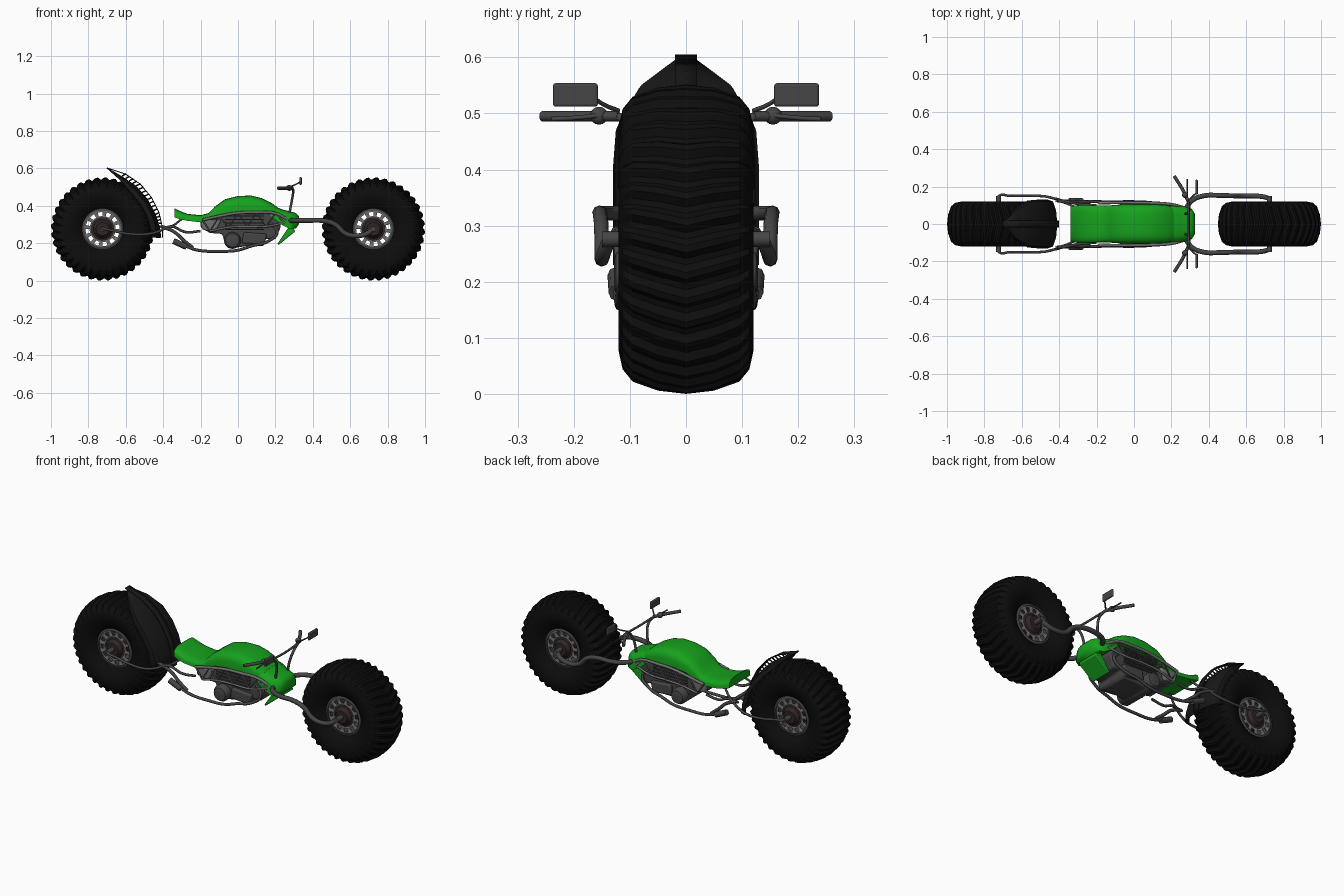
import bpy, bmesh, math
from mathutils import Vector

if "Cube" in bpy.data.objects:
    bpy.data.objects.remove(bpy.data.objects["Cube"])
pi = math.pi

def mat(name, c):
    m = bpy.data.materials.new(name)
    m.diffuse_color = (*c, 1)
    m.use_nodes = True
    m.node_tree.nodes["Principled BSDF"].inputs["Base Color"].default_value = m.diffuse_color
    return m

GREEN = mat("green_paint", (0.008, 0.36, 0.012))
RUBBER = mat("black_rubber", (0.004, 0.004, 0.004))
BLACK = mat("black_plastic", (0.009, 0.009, 0.009))
DARK = mat("dark_metal", (0.06, 0.06, 0.06))
GREY = mat("grey_metal", (0.16, 0.16, 0.16))
HUB = mat("brown_hub", (0.03, 0.018, 0.018))

def mesh(name, verts, faces, m, angle=40):
    me = bpy.data.meshes.new(name)
    me.from_pydata([tuple(v) for v in verts], [], faces)
    bm = bmesh.new()
    bm.from_mesh(me)
    bmesh.ops.recalc_face_normals(bm, faces=bm.faces)
    bm.to_mesh(me)
    bm.free()
    me.materials.append(m)
    ob = bpy.data.objects.new(name, me)
    bpy.context.collection.objects.link(ob)
    bpy.ops.object.select_all(action='DESELECT')
    ob.select_set(True)
    bpy.context.view_layer.objects.active = ob
    bpy.ops.object.shade_smooth_by_angle(angle=math.radians(angle))
    return ob

def grid(rows, close_u=False, close_v=False):
    n, k = len(rows), len(rows[0])
    f = [(i*k+j, i*k+(j+1) % k, (i+1) % n*k+(j+1) % k, (i+1) % n*k+j)
         for i in range(n if close_u else n-1) for j in range(k if close_v else k-1)]
    return [v for r in rows for v in r], f

def lathe(name, prof, c, m, n=32, closed=False):
    # profile of (y, radius) spun around the y axis through c
    rows = [[(c[0]+r*math.cos(2*pi*i/n), c[1]+y, c[2]+r*math.sin(2*pi*i/n)) for y, r in prof] for i in range(n)]
    v, f = grid(rows, True, closed)
    if not closed:
        k = len(prof)
        f += [[i*k for i in range(n)], [i*k+k-1 for i in range(n)]]
    return mesh(name, v, f, m)

def slab(name, pts, y0, y1, m, bevel=0.008):
    # side outline in x, z stretched across y
    n = len(pts)
    v = [(x, y, z) for y in (y0, y1) for x, z in pts]
    f = [list(range(n)), list(range(n, 2*n))] + [(i, (i+1) % n, n+(i+1) % n, n+i) for i in range(n)]
    ob = mesh(name, v, f, m)
    if bevel:
        b = ob.modifiers.new("bevel", 'BEVEL')
        b.width, b.segments = bevel, 2
    return ob

def tube(name, pts, r, m=DARK, both=True, smooth=True):
    for s in ((1, -1) if both else (1,)):
        cu = bpy.data.curves.new(name, 'CURVE')
        cu.dimensions, cu.bevel_depth, cu.bevel_resolution = '3D', r, 2
        cu.use_fill_caps, cu.resolution_u = True, 6
        sp = cu.splines.new('BEZIER')
        sp.bezier_points.add(len(pts)-1)
        for b, p in zip(sp.bezier_points, pts):
            b.co = (p[0], p[1]*s, p[2])
            b.handle_left_type = b.handle_right_type = 'AUTO' if smooth else 'VECTOR'
        cu.materials.append(m)
        ob = bpy.data.objects.new(name + ("" if not both else "_left" if s > 0 else "_right"), cu)
        bpy.context.collection.objects.link(ob)
        bpy.ops.object.select_all(action='DESELECT')
        ob.select_set(True)
        bpy.context.view_layer.objects.active = ob
        bpy.ops.object.convert(target='MESH')

# Wheels
half = [(.075, .104), (.10, .13), (.115, .165), (.12, .20), (.113, .232), (.095, .254), (.05, .270)]
prof = [(-y, r) for y, r in half] + [(0, .276)] + [(y, r) for y, r in half[::-1]]
for end, cx in (("rear", -.724), ("front", .724)):
    C = (cx, 0, .276)
    rows = []
    for i in range(36*4):
        row = []
        for y, r in prof:
            a = 2*pi*i/144 + 0.9*abs(y)
            rr = r - (.012 if i % 4 < 2 and r > .19 else 0)
            row.append((cx+rr*math.cos(a), y, C[2]+rr*math.sin(a)))
        rows.append(row)
    v, f = grid(rows, True)
    mesh(end+"_tyre", v, f, RUBBER, 30)
    lathe(end+"_rim", [(-.085, .098), (.085, .098), (.08, .112), (-.08, .112)], C, DARK, 48, True)
    lathe(end+"_hub", [(-.10, .02), (-.10, .035), (-.08, .05), (-.078, .062), (.078, .062), (.08, .05), (.10, .035), (.10, .02)], C, HUB)
    # slotted rim faces: open windows between 12 spokes
    for s in (-1, 1):
        v, f = [], []
        for i in range(24):
            for r in (.06, .07, .092, .10):
                a = 2*pi*(i+.5*(i % 2)*.2)/24
                v.append((cx+r*math.cos(a), s*.078, C[2]+r*math.sin(a)))
        for i in range(24):
            j = (i+1) % 24
            f += [(i*4+k, i*4+k+1, j*4+k+1, j*4+k) for k in range(3) if not (k == 1 and i % 2 == 0)]
        ob = mesh(end+"_rim_face", v, f, GREY)
        ob.modifiers.new("thickness", 'SOLIDIFY').thickness = .008
    lathe(end+"_axle", [(-.15, .014), (.15, .014)], C, DARK, 12)

# Rear mudguard: ridge point, side edge point, half width
stations = [((-.70, .605), (-.69, .598), .012), ((-.62, .558), (-.635, .543), .085),
            ((-.545, .508), (-.57, .47), .125), ((-.482, .435), (-.518, .405), .13),
            ((-.44, .355), (-.485, .345), .13), ((-.418, .29), (-.468, .285), .13), ((-.41, .23), (-.462, .23), .13)]
rows = []
for (rx, rz), (ex, ez), w in stations:
    p = lambda t, y: (rx+(ex-rx)*t, y*w, rz+(ez-rz)*t)
    rows.append([p(t, y) for t, y in ((1, -1), (.45, -.93), (.12, -.55), (0, 0), (.12, .55), (.45, .93), (1, 1))])
v, f = grid(rows)
ob = mesh("rear_mudguard", v, f, BLACK, 30)
ob.modifiers.new("thickness", 'SOLIDIFY').thickness = .006
# Raised rail on short posts along the mudguard ridge
rail = [Vector((x, 0, z)) for x, z in ((-.70, .605), (-.60, .572), (-.52, .518), (-.46, .445), (-.42, .365), (-.403, .29), (-.40, .23))]
v, f = grid([[(p.x, y, p.z) for y in (-.02, .02)] for p in rail])
ob = mesh("mudguard_rail", v, f, BLACK)
ob.modifiers.new("thickness", 'SOLIDIFY').thickness = .005
for i in range(1, 5):
    for k in range(4):
        a = rail[i].lerp(rail[i+1], k/4)
        b = Vector((stations[i][0][0], 0, stations[i][0][1])).lerp(Vector((stations[i+1][0][0], 0, stations[i+1][0][1])), k/4)
        tube("mudguard_post", [a, b], .004, BLACK, False, False)

# Painted body: x, bottom z, top z, half width
def shell(name, st, m, e=.55):
    rows = []
    for x, zb, zt, w in st:
        row = []
        for i in range(17):
            t = pi*i/16
            c, s = math.cos(t), max(0, math.sin(t))
            row.append((x, math.copysign(abs(c)**e, c)*w, zb+(zt-zb)*s**e))
        rows.append(row)
    v, f = grid(rows, False, True)
    f += [list(range(17)), list(range(len(v)-17, len(v)))]
    return mesh(name, v, f, m, 50)

shell("seat_and_tank", [(-.34, .338, .388, .095), (-.31, .328, .372, .1), (-.27, .32, .357, .102), (-.2, .312, .35, .1),
      (-.155, .315, .362, .098), (-.125, .335, .395, .1), (-.07, .358, .435, .104), (0, .368, .453, .106),
      (.07, .37, .455, .106), (.13, .368, .44, .104), (.18, .358, .415, .1), (.215, .345, .39, .085)], GREEN)
shell("front_cowl", [(.17, .35, .395, .085), (.2, .325, .395, .1), (.24, .295, .38, .1), (.28, .275, .37, .095),
      (.31, .28, .362, .08), (.325, .3, .345, .055)], GREEN)
slab("chin_panel", [(.21, .196), (.218, .192), (.305, .262), (.30, .278), (.27, .285)], -.065, .065, GREEN, .004)

# Engine and crank covers
slab("engine_block", [(-.2, .33), (-.2, .285), (-.15, .255), (-.085, .25), (-.065, .185), (-.03, .172), (.04, .185),
     (.135, .185), (.15, .225), (.2, .22), (.23, .29), (.2, .36), (0, .372), (-.1, .345)], -.085, .085, DARK)
slab("gearbox", [(.02, .2), (.14, .19), (.155, .25), (.03, .26)], -.105, .105, DARK)
slab("air_box", [(-.2, .325), (-.19, .272), (-.12, .26), (-.09, .325)], -.1, .1, GREY)
lathe("crank_cover", [(-.128, .025), (-.125, .036), (-.11, .045), (.11, .045), (.125, .036), (.128, .025)], (-.03, 0, .215), DARK, 24)
for i in range(5):
    z = .27+i*.018
    slab("cylinder_fin", [(-.07, z), (.14, z), (.14, z+.007), (-.07, z+.007)], -.098, .098, DARK, 0)

# Trellis frame
top = [(-.19, .112, .325), (-.1, .114, .345), (0, .114, .362), (.1, .112, .365), (.2, .105, .36), (.26, .09, .33)]
low = [(-.15, .112, .265), (-.05, .116, .285), (.05, .116, .29), (.15, .112, .29), (.25, .095, .31)]
tube("frame_top_rail", top, .008, GREY)
tube("frame_low_rail", low, .006, GREY)
zig = [p for pair in zip(top, low) for p in pair]
tube("frame_lattice", zig, .005, GREY, True, False)

# Front fork arms, bending out around the tyre
tube("fork_arm", [(.27, .07, .32), (.31, .125, .322), (.37, .15, .322), (.46, .153, .32), (.52, .151, .30), (.575, .15, .252),
     (.635, .15, .24), (.69, .146, .252), (.726, .135, .28)], .013)
tube("fork_crown", [(.28, -.09, .32), (.28, .09, .32)], .016, DARK, False)

# Rear swing arm and struts
tube("swing_arm", [(-.724, .11, .28), (-.724, .148, .28), (-.66, .15, .265), (-.58, .15, .25), (-.48, .148, .25), (-.42, .135, .265),
     (-.36, .12, .29), (-.28, .105, .26), (-.2, .1, .265)], .007)
tube("rear_strut", [(-.41, .125, .29), (-.34, .12, .26), (-.29, .118, .215), (-.24, .115, .175)], .009)
tube("mudguard_stay", [(-.42, .127, .29), (-.36, .11, .29), (-.3, .08, .33)], .006)

# Exhaust pipes with silencers
tube("exhaust_pipe", [(-.28, .122, .185), (-.22, .12, .164), (-.1, .118, .157), (.0, .118, .163), (.07, .116, .185),
     (.16, .105, .21), (.21, .095, .26), (.17, .08, .31)], .008)
tube("silencer", [(-.345, .124, .212), (-.275, .122, .18)], .016)

# Handlebars, grips, levers and mirrors
tube("riser", [(.275, .055, .36), (.288, .06, .43), (.295, .085, .475), (.29, .125, .495)], .007)
tube("handlebar", [(.29, -.13, .495), (.293, 0, .49), (.29, .13, .495)], .006, DARK, False)
tube("grip", [(.29, .12, .495), (.265, .175, .495), (.215, .257, .495)], .009)
tube("brake_lever", [(.285, .15, .497), (.285, .2, .492), (.285, .24, .49)], .004)
tube("mirror_stem", [(.285, .12, .505), (.31, .145, .515), (.332, .165, .528)], .004)
for s in (-1, 1):
    bpy.ops.mesh.primitive_uv_sphere_add(segments=14, ring_count=8, radius=.016, location=(.273, s*.155, .496))
    ob = bpy.context.object
    ob.name = "switch_housing"
    ob.data.materials.append(DARK)
    bpy.ops.object.shade_smooth()
    bpy.ops.mesh.primitive_cube_add(size=1, location=(.335, s*.197, .533))
    ob = bpy.context.object
    ob.name = "mirror"
    ob.scale = (.012, .08, .042)
    bpy.ops.object.transform_apply(location=False, rotation=False)
    ob.data.materials.append(DARK)
    b = ob.modifiers.new("bevel", 'BEVEL')
    b.width, b.segments = .005, 3
